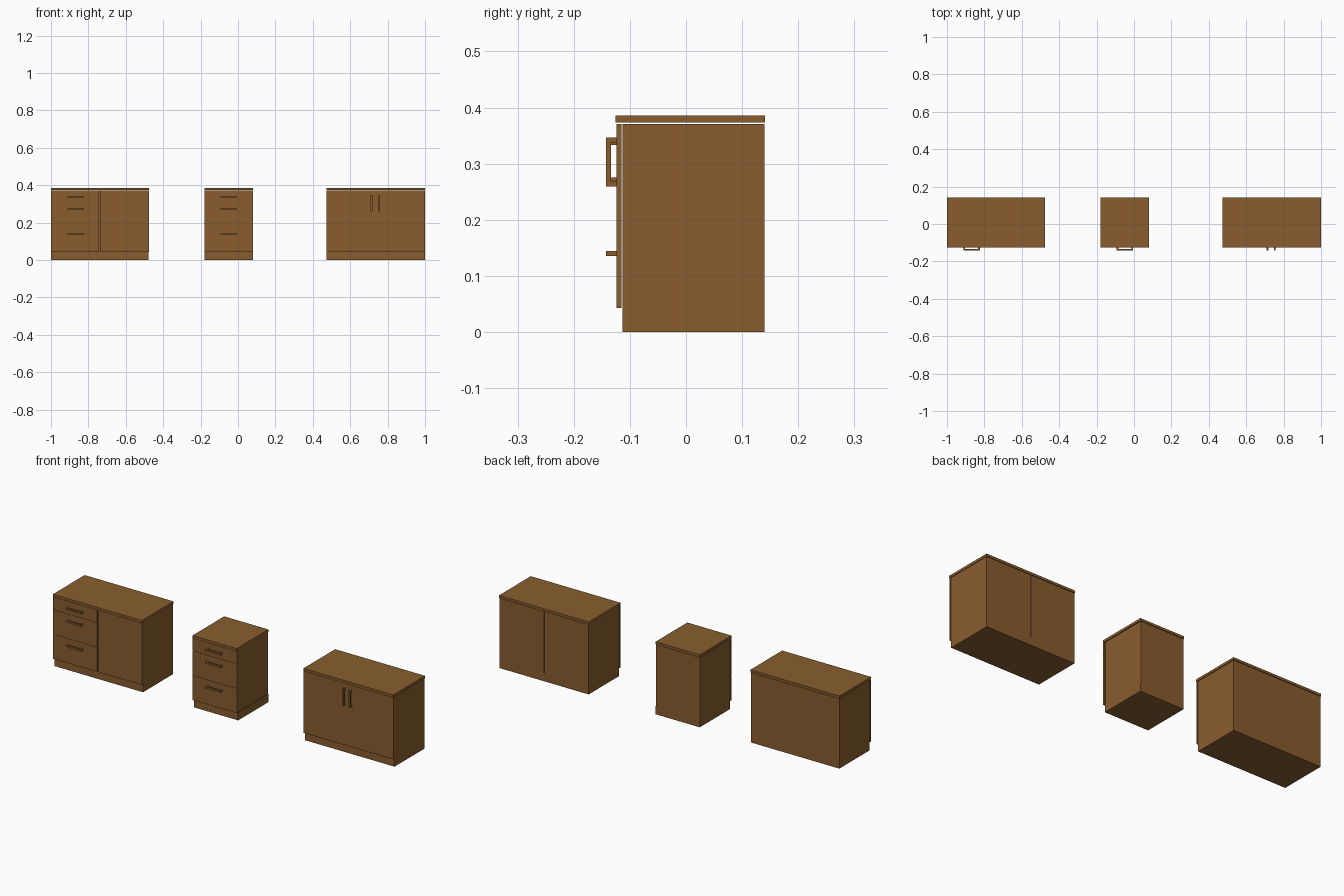
import bpy, bmesh
from mathutils import Vector

if "Cube" in bpy.data.objects:
    bpy.data.objects.remove(bpy.data.objects["Cube"])

wood = bpy.data.materials.new("brown wood")
wood.diffuse_color = (0.25, 0.11, 0.028, 1)
wood.use_nodes = True
wood.node_tree.nodes["Principled BSDF"].inputs["Base Color"].default_value = wood.diffuse_color

TOP, BODY_TOP, PLINTH = 0.386, 0.371, 0.043
FRONT, BACK = -0.113, 0.14


def add_boxes(name, boxes):
    """One object from boxes given as (x0, x1, y0, y1, z0, z1)."""
    bm = bmesh.new()
    for x0, x1, y0, y1, z0, z1 in boxes:
        for v in bmesh.ops.create_cube(bm, size=1)["verts"]:
            v.co = Vector((x1 if v.co.x > 0 else x0,
                           y1 if v.co.y > 0 else y0,
                           z1 if v.co.z > 0 else z0))
    me = bpy.data.meshes.new(name)
    bm.to_mesh(me)
    bm.free()
    me.materials.append(wood)
    ob = bpy.data.objects.new(name, me)
    bpy.context.collection.objects.link(ob)
    return ob


def handle(name, x, z, vertical=False):
    """Square-section pull: a bar standing on two legs."""
    h, t, y0, y1 = 0.044, 0.009, -0.1425, -0.123
    r = t / 2
    if vertical:
        boxes = [(x - r, x + r, y0, y0 + t, z - h, z + h),
                 (x - r, x + r, y0 + t, y1, z - h, z - h + t),
                 (x - r, x + r, y0 + t, y1, z + h - t, z + h)]
    else:
        boxes = [(x - h, x + h, y0, y0 + t, z - r, z + r),
                 (x - h, x - h + t, y0 + t, y1, z - r, z + r),
                 (x + h - t, x + h, y0 + t, y1, z - r, z + r)]
    add_boxes(name, boxes)


def worktop(name, x0, x1):
    add_boxes(name, [(x0, x1, -0.1255, 0.141, 0.373, TOP)])


def front_panel(name, x0, x1, z0=PLINTH, z1=BODY_TOP):
    add_boxes(name, [(x0, x1, -0.124, -0.115, z0, z1)])


def drawers(prefix, x0, x1, handle_x):
    levels = [PLINTH, 0.174, 0.305, BODY_TOP + 0.001]
    for i in range(3):
        front_panel(f"{prefix}_drawer_{i + 1}", x0, x1, levels[i], levels[i + 1] - 0.001)
        handle(f"{prefix}_drawer_handle_{i + 1}", handle_x, levels[i + 1] - 0.034)


# left cabinet: three drawers beside a plain door
add_boxes("left_body", [(-0.999, -0.479, FRONT, BACK, 0, BODY_TOP)])
worktop("left_worktop", -1.0, -0.477)
drawers("left", -1.0, -0.742, -0.868)
front_panel("left_door", -0.735, -0.477)

# middle cabinet: three drawers, body slightly narrower than its plinth
add_boxes("middle_plinth", [(-0.179, 0.08, FRONT, BACK, 0, PLINTH)])
add_boxes("middle_body", [(-0.179, 0.077, FRONT, BACK, PLINTH, BODY_TOP)])
worktop("middle_worktop", -0.18, 0.08)
drawers("middle", -0.18, 0.08, -0.049)

# right cabinet: double door front with a central groove in the back
add_boxes("right_plinth", [(0.474, 0.999, FRONT, BACK, 0, PLINTH)])
add_boxes("right_body", [(0.474, 0.999, FRONT, BACK - 0.008, PLINTH, BODY_TOP)])
for side, x0, x1 in (("left", 0.474, 0.7345), ("right", 0.7375, 0.999)):
    add_boxes(f"right_back_panel_{side}", [(x0, x1, BACK - 0.008, BACK, PLINTH, BODY_TOP)])
worktop("right_worktop", 0.472, 1.0)
front_panel("right_double_door", 0.472, 1.0)
handle("right_door_handle_1", 0.714, 0.303, True)
handle("right_door_handle_2", 0.753, 0.303, True)
